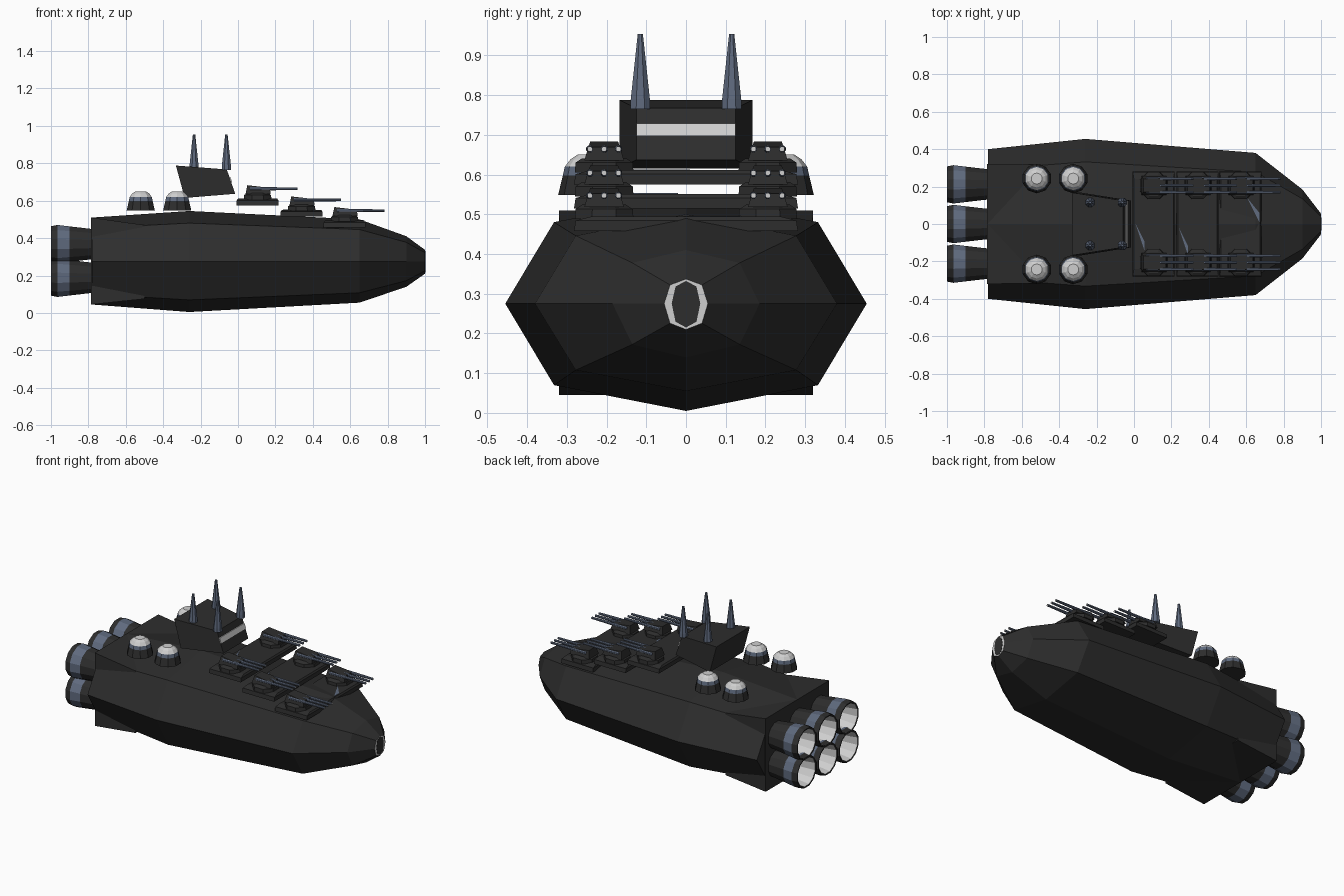
import bpy, bmesh, math
from mathutils import Vector

if "Cube" in bpy.data.objects:
    bpy.data.objects.remove(bpy.data.objects["Cube"])


def material(name, rgb):
    m = bpy.data.materials.new(name)
    m.diffuse_color = (*rgb, 1)
    m.use_nodes = True
    m.node_tree.nodes["Principled BSDF"].inputs["Base Color"].default_value = m.diffuse_color
    return m


DARK = material("charcoal", (0.026, 0.026, 0.026))
BLUE = material("blue_grey", (0.115, 0.145, 0.21))
LIGHT = material("pale_grey", (0.62, 0.62, 0.62))
MATS = [DARK, BLUE, LIGHT]


def loft(name, rings, bands=None, caps=(0, 0)):
    """Skin equal-sized rings of points; bands = colour per span, caps = end colours (None = open)."""
    bm = bmesh.new()
    vs = [[bm.verts.new(p) for p in r] for r in rings]
    n = len(rings[0])
    for k in range(len(rings) - 1):
        for i in range(n):
            j = (i + 1) % n
            f = bm.faces.new((vs[k][i], vs[k][j], vs[k + 1][j], vs[k + 1][i]))
            f.material_index = bands[k] if bands else 0
    for ring, c in ((vs[0], caps[0]), (vs[-1], caps[1])):
        if c is not None:
            bm.faces.new(ring).material_index = c
    bmesh.ops.recalc_face_normals(bm, faces=bm.faces)
    me = bpy.data.meshes.new(name)
    bm.to_mesh(me)
    bm.free()
    for m in MATS:
        me.materials.append(m)
    ob = bpy.data.objects.new(name, me)
    bpy.context.collection.objects.link(ob)
    return ob


def ring(centre, r, n, axis):
    c, pts = Vector(centre), []
    for i in range(n):
        a = 2 * math.pi * (i + 0.5) / n
        u, v = r * math.cos(a), r * math.sin(a)
        pts.append(c + (Vector((u, v, 0)) if axis == "z" else Vector((0, u, v))))
    return pts


def turned(name, centre, profile, n, axis, bands=None, caps=(0, 0)):
    """Profile is a list of (offset along axis, radius)."""
    d = Vector((0, 0, 1)) if axis == "z" else Vector((1, 0, 0))
    c = Vector(centre)
    return loft(name, [ring(c + d * t, r, n, axis) for t, r in profile], bands, caps)


def rect_z(x0, x1, y0, y1, z):
    return [(x0, y0, z), (x1, y0, z), (x1, y1, z), (x0, y1, z)]


def rect_x(x, hw, z0, z1):
    return [(x, -hw, z0), (x, hw, z0), (x, hw, z1), (x, -hw, z1)]


def hull_section(x, hw, z0, z1):
    cz, ky, kz = 0.275, 0.73, 0.76
    up, dn = z1 - cz, cz - z0
    return [(x, hw, cz), (x, hw * ky, cz + up * kz), (x, 0, z1), (x, -hw * ky, cz + up * kz),
            (x, -hw, cz), (x, -hw * ky, cz - dn * kz), (x, 0, z0), (x, hw * ky, cz - dn * kz)]


# Main hull, lofted from stern to nose
loft("hull", [hull_section(*s) for s in (
    (-0.78, 0.40, 0.045, 0.51), (-0.26, 0.455, 0.005, 0.545), (0.65, 0.38, 0.055, 0.50),
    (0.90, 0.185, 0.14, 0.41), (1.0, 0.055, 0.21, 0.337))], caps=(0, 2))
# Dark plate over the pale nose cap
loft("nose_plate", [hull_section(0.996, 0.036, 0.215, 0.332), hull_section(1.0015, 0.036, 0.215, 0.332)])

# Stern block that carries the engines
loft("stern_block", [rect_x(-0.785, 0.32, 0.045, 0.51), rect_x(-0.5, 0.318, 0.075, 0.47)])

# Six open engine nozzles: dark root, blue band, dark lip, pale inside
for row, z in enumerate((0.188, 0.368)):
    for col in (-1, 0, 1):
        turned(f"engine_{row}_{col + 1}", (0, col * 0.212, z),
               [(-0.77, 0.083), (-0.80, 0.086), (-0.90, 0.098), (-0.965, 0.106), (-1.0, 0.099),
                (-0.998, 0.090), (-0.90, 0.075)],
               12, "x", bands=[0, 0, 1, 0, 0, 2], caps=(0, 2))

# Bridge, wider and taller at the back, with a sloped front
loft("bridge", [
    [(-0.285, -0.168, 0.615), (-0.015, -0.125, 0.637), (-0.015, 0.125, 0.637), (-0.285, 0.168, 0.615)],
    [(-0.332, -0.168, 0.788), (-0.06, -0.125, 0.767), (-0.06, 0.125, 0.767), (-0.332, 0.168, 0.788)]])


def bridge_front(z):
    return -0.015 - 0.045 * (z - 0.637) / 0.13


# Bridge window strip
loft("bridge_window", [rect_z(bridge_front(z) - 0.004, bridge_front(z) + 0.005, -0.125, 0.125, z)
                       for z in (0.697, 0.728)], bands=[2], caps=(2, 2))

for s, side in ((-1, "right"), (1, "left")):
    # Antenna spikes on the bridge roof
    for k, x in enumerate((-0.235, -0.062)):
        turned(f"antenna_{side}_{k}", (x, s * 0.115, 0),
               [(0.765, 0.027), (0.79, 0.026), (0.954, 0.007)], 8, "z", bands=[1, 1], caps=(1, 1))
    # Sensor domes: dark skirt, blue collar, pale cap
    for k, x in enumerate((-0.52, -0.325)):
        turned(f"sensor_dome_{side}_{k}", (x, s * 0.243, 0),
               [(0.548, 0.079), (0.598, 0.067), (0.62, 0.062), (0.638, 0.048), (0.65, 0.03)],
               10, "z", bands=[0, 1, 2, 2], caps=(0, 2))

# Three stepped gun decks, each with a pair of triple turrets
for k, (x, z) in enumerate(((0.105, 0.575), (0.34, 0.515), (0.57, 0.458))):
    loft(f"gun_deck_{k}", [rect_z(x - 0.112, x + 0.112, -0.282, 0.282, z),
                           rect_z(x - 0.112, x + 0.112, -0.278, 0.278, z + 0.026),
                           rect_z(x - 0.105, x + 0.105, -0.24, 0.24, z + 0.036)])
    # Slim blue marking on the deck
    a, b = ((-0.10, 0.01), (-0.05, -0.14)) if k < 2 else ((0.035, 0.14), (0.10, 0.01))
    dy = -0.03 if k == 1 else 0
    loft(f"deck_marking_{k}", [[(x + a[0], a[1] + dy, h), (x + b[0], b[1] + dy, h),
                                (x + b[0], b[1] + dy + 0.05, h)] for h in (z + 0.03, z + 0.038)],
         bands=[1], caps=(1, 1))
    for s, side in ((-1, "right"), (1, "left")):
        y = s * 0.206
        turned(f"turret_base_{side}_{k}", (x, y, z),
               [(0.03, 0.08), (0.055, 0.078), (0.066, 0.06)], 8, "z")
        # Wedge gun house, lower at the front
        loft(f"gun_house_{side}_{k}", [
            rect_z(x - 0.065, x + 0.07, y - 0.05, y + 0.05, z + 0.06),
            [(x - 0.055, y - 0.035, z + 0.108), (x + 0.065, y - 0.04, z + 0.094),
             (x + 0.065, y + 0.04, z + 0.094), (x - 0.055, y + 0.035, z + 0.108)]])
        # Three barrels with pale muzzles
        for g in (-1, 0, 1):
            turned(f"barrel_{side}_{k}_{g + 1}", (x, y + g * 0.036, z + 0.089),
                   [(-0.04, 0.010), (0.08, 0.009), (0.212, 0.007)], 8, "x", bands=[1, 1], caps=(1, 2))
